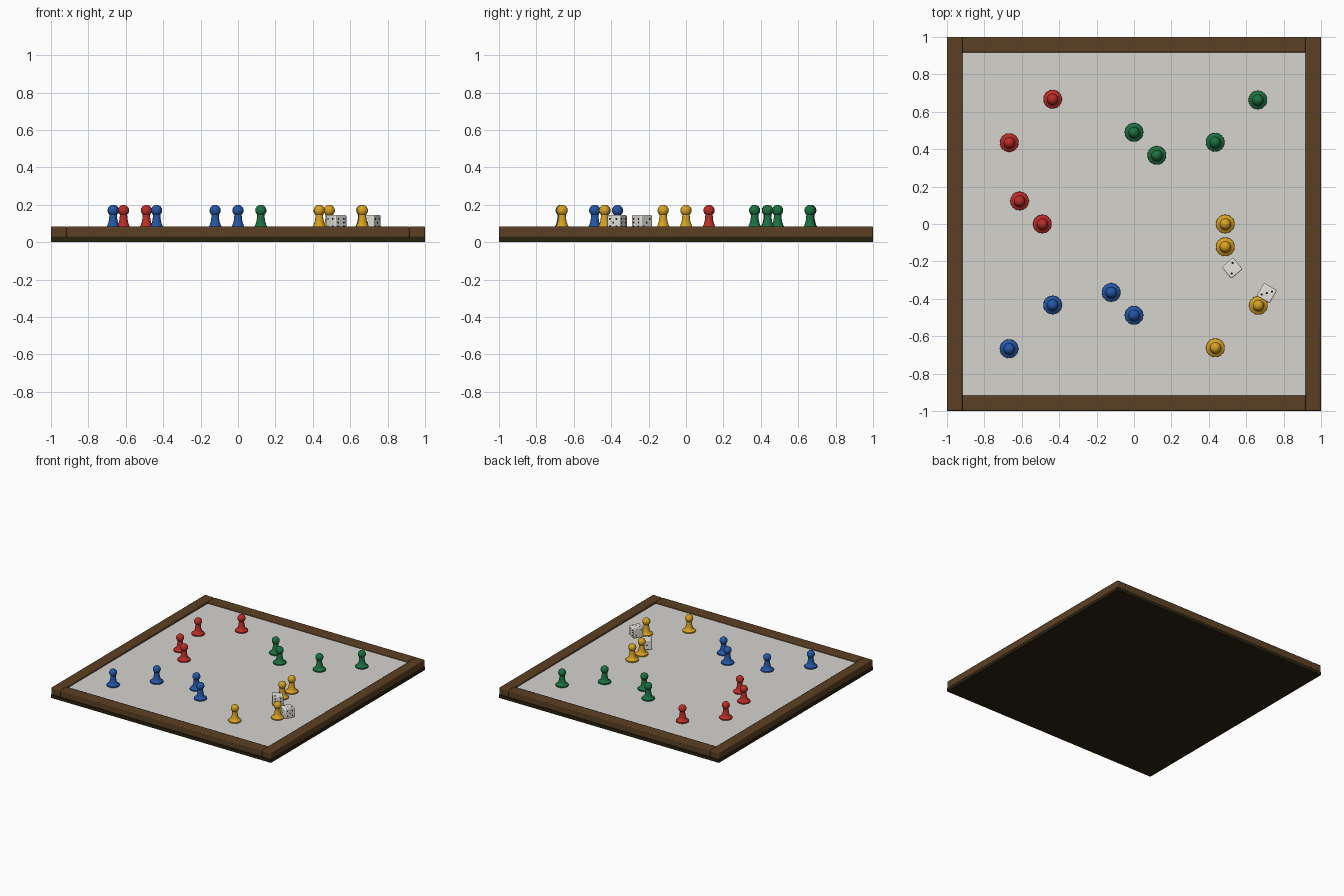
import bpy, math
from mathutils import Matrix, Vector

if "Cube" in bpy.data.objects:
    bpy.data.objects.remove(bpy.data.objects["Cube"])


def mat(name, r, g, b):
    m = bpy.data.materials.new(name)
    lin = lambda c: (c / 255 / 12.92) if c < 11 else ((c / 255 + 0.055) / 1.055) ** 2.4
    m.diffuse_color = (lin(r), lin(g), lin(b), 1)
    m.use_nodes = True
    m.node_tree.nodes["Principled BSDF"].inputs["Base Color"].default_value = m.diffuse_color
    return m


WOOD = mat("brown wood", 92, 64, 36)
DARK = mat("dark base wood", 42, 34, 16)
BOARD = mat("pale grey board", 214, 211, 206)
IVORY = mat("dice white", 235, 232, 225)
PIP = mat("pip black", 25, 25, 25)
RED = mat("pawn red", 185, 45, 40)
GREEN = mat("pawn green", 28, 112, 64)
BLUE = mat("pawn blue", 36, 86, 165)
YELLOW = mat("pawn yellow", 215, 162, 34)

TOP = 0.065   # playing surface height
RAIL = 0.083  # frame rail width


def box(name, lo, hi, m, bevel=0.0, segs=2):
    bpy.ops.mesh.primitive_cube_add(size=1)
    o = bpy.context.object
    o.name = name
    lo, hi = Vector(lo), Vector(hi)
    o.data.transform(Matrix.Translation((lo + hi) / 2) @ Matrix.Diagonal((*(hi - lo), 1)))
    o.data.materials.append(m)
    if bevel:
        b = o.modifiers.new("bevel", 'BEVEL')
        b.width, b.segments = bevel, segs
        bpy.ops.object.shade_smooth_by_angle(angle=math.radians(35))
    return o


# base, playing surface and frame rails
box("base_board", (-1, -1, 0), (1, 1, 0.027), DARK)
I = 1 - RAIL
box("playing_surface", (-I, -I, 0.027), (I, I, TOP), BOARD)
for s, n in ((-1, "left"), (1, "right")):
    a, b = sorted((s * I, s))
    box(n + "_rail", (a, -1, 0.025), (b, 1, 0.085), WOOD, 0.007)
for s, n in ((-1, "front"), (1, "back")):
    a, b = sorted((s * I, s))
    box(n + "_rail", (-I, a, 0.025), (I, b, 0.085), WOOD, 0.007)


# pawn: lathed profile with flared foot, tapered body and ball head
def pawn_mesh(m):
    prof = [(0, 0), (0.048, 0), (0.05, 0.004), (0.049, 0.010), (0.042, 0.014),
            (0.034, 0.019), (0.029, 0.028), (0.024, 0.045), (0.021, 0.062), (0.0195, 0.083)]
    for i in range(9):
        t = math.radians(-48 + 138 * i / 8)
        prof.append((max(0.03 * math.cos(t), 0), 0.105 + 0.03 * math.sin(t)))
    prof[-1] = (0, 0.135)
    n = 24
    verts, rings = [], []
    for r, z in prof:
        k = 1 if r == 0 else n
        rings.append([len(verts) + j % k for j in range(n)])
        verts += [(r * math.cos(2 * math.pi * j / n), r * math.sin(2 * math.pi * j / n), z)
                  for j in range(k)]
    faces = []
    for a, b in zip(rings, rings[1:]):
        for j in range(n):
            q = (a[j], a[(j + 1) % n], b[(j + 1) % n], b[j])
            faces.append(tuple(dict.fromkeys(q)))
    me = bpy.data.meshes.new(m.name)
    me.from_pydata(verts, [], faces)
    me.materials.append(m)
    return me


def pawns(name, m, spots):
    me = pawn_mesh(m)
    for i, (x, y) in enumerate(spots):
        o = bpy.data.objects.new(f"{name}_pawn_{i + 1}", me)
        bpy.context.collection.objects.link(o)
        o.location = (x, y, TOP)
        if i == 0:
            bpy.ops.object.select_all(action='DESELECT')
            o.select_set(True)
            bpy.context.view_layer.objects.active = o
            bpy.ops.object.shade_smooth_by_angle(angle=math.radians(40))


pawns("red", RED, [(-0.435, 0.667), (-0.667, 0.435), (-0.612, 0.123), (-0.49, 0)])
pawns("yellow", YELLOW, [(0.435, -0.662), (0.665, -0.435), (0.488, -0.122), (0.488, 0)])
pawns("green", GREEN, [(0.434, 0.437), (0.662, 0.663), (0.122, 0.367), (0, 0.49)])
pawns("blue", BLUE, [(-0.435, -0.433), (-0.668, -0.667), (-0.122, -0.366), (0, -0.488)])

# dice with thin pip discs
D = 0.08
C, E = (0, 0), 0.02
LAYOUT = {1: [C], 2: [(-E, -E), (E, E)], 3: [(-E, -E), C, (E, E)],
          4: [(a, b) for a in (-E, E) for b in (-E, E)],
          5: [C] + [(a, b) for a in (-E, E) for b in (-E, E)],
          6: [(a, b) for a in (-E, E) for b in (-E, 0, E)]}
AXES = [Vector(v) for v in ((0, 0, 1), (0, 0, -1), (1, 0, 0), (-1, 0, 0), (0, 1, 0), (0, -1, 0))]


def die(name, x, y, angle, values):
    h = D / 2
    place = Matrix.Translation((x, y, TOP + h)) @ Matrix.Rotation(math.radians(angle), 4, 'Z')
    o = box(name, (-h, -h, -h), (h, h, h), IVORY, 0.006)
    o.matrix_world = place
    verts, faces = [], []
    for ax, v in zip(AXES, values):
        rot = ax.to_track_quat('Z', 'Y').to_matrix()
        for px, py in LAYOUT[v]:
            k = len(verts)
            for j in range(10):
                t = 2 * math.pi * j / 10
                verts.append(rot @ Vector((px + 0.006 * math.cos(t), py + 0.006 * math.sin(t), h + 0.0006)))
            faces.append(tuple(range(k, k + 10)))
    me = bpy.data.meshes.new(name + "_pips")
    me.from_pydata(verts, [], faces)
    me.materials.append(PIP)
    p = bpy.data.objects.new(name + "_pips", me)
    bpy.context.collection.objects.link(p)
    p.matrix_world = place


die("die_1", 0.525, -0.236, 40, (2, 5, 3, 4, 1, 6))
die("die_2", 0.71, -0.369, -30, (3, 4, 5, 2, 6, 1))
